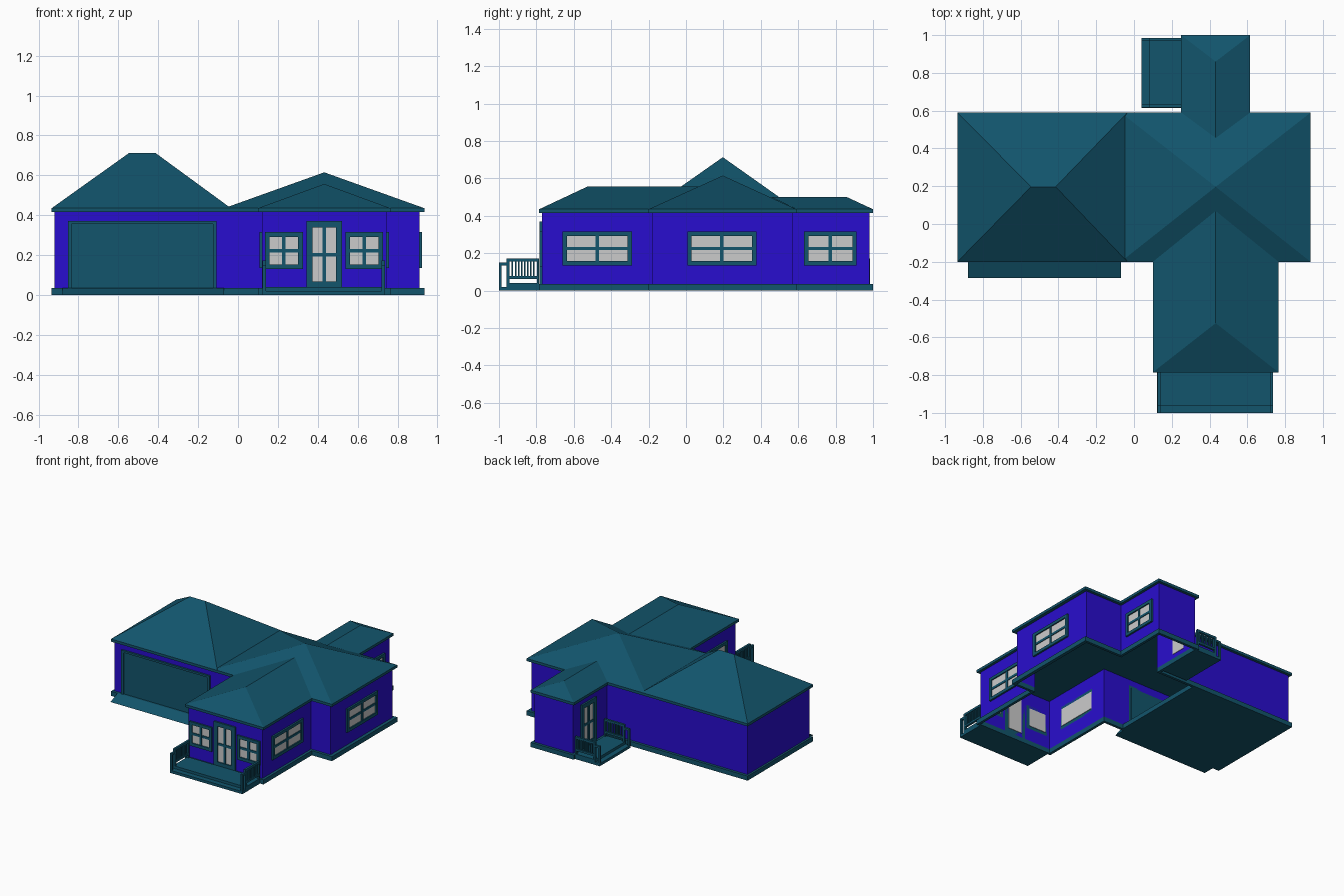
import bpy, bmesh
from mathutils import Vector

if "Cube" in bpy.data.objects:
    bpy.data.objects.remove(bpy.data.objects["Cube"])

def material(name, rgb):
    m = bpy.data.materials.new(name)
    m.diffuse_color = (*rgb, 1)
    m.use_nodes = True
    m.node_tree.nodes["Principled BSDF"].inputs["Base Color"].default_value = m.diffuse_color
    return m

TEAL = material("teal_trim", (0.006, 0.09, 0.15))
BLUE = material("blue_wall", (0.022, 0.004, 0.62))

# Wall outline and the wider outline shared by the eaves and the plinth
WALL = [(-.92, -.18), (.12, -.18), (.12, -.77), (.745, -.77), (.745, -.18), (.91, -.18),
        (.91, .57), (.595, .57), (.595, .98), (.27, .98), (.27, .57), (-.92, .57)]
EAVE = [(-.935, -.2), (.1, -.2), (.1, -.785), (.765, -.785), (.765, -.2), (.935, -.2),
        (.935, .59), (.615, .59), (.615, 1), (.25, 1), (.25, .59), (-.935, .59)]

def finish(name, bm, mat, recalc=True):
    if recalc:
        bmesh.ops.recalc_face_normals(bm, faces=bm.faces)
    me = bpy.data.meshes.new(name)
    bm.to_mesh(me)
    bm.free()
    if mat:
        me.materials.append(mat)
    ob = bpy.data.objects.new(name, me)
    bpy.context.collection.objects.link(ob)

def poly(name, pts, faces, mat, recalc=True):
    bm = bmesh.new()
    vs = [bm.verts.new(p) for p in pts]
    for f in faces:
        bm.faces.new([vs[i] for i in f])
    finish(name, bm, mat, recalc)

def band(a, z0, z1, start=0):
    """Points and outward faces of a vertical strip round outline a."""
    n = len(a)
    pts = [(x, y, z) for z in (z0, z1) for x, y in a]
    return pts, [(i, (i + 1) % n, n + (i + 1) % n, n + i) for i in range(n)]

class Local:
    """Boxes given as (u, v, z) ranges: u along a wall, v outward from it."""
    def __init__(self, origin, u, n):
        self.o, self.u, self.n = Vector((*origin, 0)), Vector((*u, 0)), Vector((*n, 0))

    def boxes(self, name, items, mat):
        bm = bmesh.new()
        for u, v, z in items:
            vs = [bm.verts.new(self.o + self.u * a + self.n * b + Vector((0, 0, c)))
                  for a in u for b in v for c in z]
            for f in ((0, 1, 3, 2), (4, 6, 7, 5), (0, 4, 5, 1),
                      (2, 3, 7, 6), (0, 2, 6, 4), (1, 5, 7, 3)):
                bm.faces.new([vs[i] for i in f])
        finish(name, bm, mat)

FRONT = ((1, 0), (0, -1))
RIGHT = ((0, 1), (1, 0))
LEFT = ((0, 1), (-1, 0))

# Walls: open sheet, no floor under the house
poly("walls", *band(WALL, .035, .415), BLUE, False)

# Plinth ring around the walls
n = len(WALL)
pts, faces = band(EAVE, 0, .035)
pts += [(x, y, z) for z in (0, .035) for x, y in WALL]
for i in range(n):
    j = (i + 1) % n
    faces += [(n + i, n + j, 3 * n + j, 3 * n + i), (j, i, 2 * n + i, 2 * n + j),
              (2 * n + j, 2 * n + i, 3 * n + i, 3 * n + j)]
poly("plinth", pts, faces, TEAL, False)

# Garage floor and sloping driveway ramp
world = Local((0, 0), (1, 0), (0, 1))
world.boxes("garage_floor", [((-.92, -.05), (-.18, .57), (0, .035))], TEAL)
poly("garage_ramp", [(x, y, z) for x in (-.88, -.07) for y, z in ((-.2, 0), (-.2, .035), (-.285, 0))],
     [(0, 1, 2), (3, 5, 4), (0, 2, 5, 3), (1, 4, 5, 2), (0, 3, 4, 1)], TEAL)

# Eaves: fascia strip with a flat soffit
pts, faces = band(EAVE, .415, .435)
poly("eaves", pts, faces + [tuple(reversed(range(n)))], TEAL, False)

# Hip roofs over the garage and the main block
def hip_roof(name, x0, x1, y0, y1, r0, r1, yr, z):
    e = .435
    poly(name, [(x0, y0, e), (x1, y0, e), (x1, y1, e), (x0, y1, e), (r0, yr, z), (r1, yr, z)],
         [(0, 1, 5, 4), (1, 2, 5), (2, 3, 4, 5), (3, 0, 4)], TEAL, False)

hip_roof("garage_roof", -.935, -.035, -.2, .59, -.545, -.415, .197, .713)
hip_roof("main_roof", -.07, .935, -.2, .59, .4325, .4327, .197, .615)

# Wing roofs: hipped at the outer end, valleys against the main roof
def wing_roof(name, x0, x1, y_end, y_in, r_end, r_in, z):
    e, xr = .435, (x0 + x1) / 2
    f = [(0, 1, 4), (1, 2, 5, 4), (3, 0, 4, 5)]
    if y_end > y_in:
        f = [tuple(reversed(k)) for k in f]
    poly(name, [(x0, y_end, e), (x1, y_end, e), (x1, y_in, e), (x0, y_in, e),
                (xr, r_end, z), (xr, r_in, z)], f, TEAL, False)

wing_roof("front_wing_roof", .1, .765, -.785, -.2, -.525, .07, .557)
wing_roof("back_wing_roof", .25, .615, 1, .59, .86, .455, .5)

# Glazed openings: border, mullions and a pane that shows through the wall
def glazing(name, origin, side, w, z0, z1, b=.023, bar=.018):
    loc, h, v, zm = Local(origin, *side), w / 2, (0, .013), (z0 + z1) / 2
    loc.boxes(name + "_frame", [
        ((-h, -h + b), v, (z0, z1)), ((h - b, h), v, (z0, z1)),
        ((-h + b, h - b), v, (z0, z0 + b)), ((-h + b, h - b), v, (z1 - b, z1)),
        ((-bar / 2, bar / 2), (0, .01), (z0 + b, z1 - b)),
        ((-h + b, h - b), (0, .009), (zm - bar / 2, zm + bar / 2))], TEAL)
    loc.boxes(name + "_glass", [((-h + b, h - b), (-.004, .004), (z0 + b, z1 - b))], None)

glazing("front_window_left", (.23, -.77), FRONT, .19, .13, .315)
glazing("front_window_right", (.633, -.77), FRONT, .19, .13, .315)
glazing("front_door", (.4325, -.77), FRONT, .18, .035, .37, .032)
glazing("front_wing_right_window", (.745, -.475), RIGHT, .37, .135, .315)
glazing("front_wing_left_window", (.12, -.475), LEFT, .37, .135, .315)
glazing("main_right_window", (.91, .192), RIGHT, .37, .135, .315)
glazing("back_wing_right_window", (.595, .772), RIGHT, .28, .135, .315)
glazing("back_door", (.27, .8), LEFT, .18, .035, .37, .032)

# Garage door: shallow frame around a flat panel
door = Local((-.48, -.18), *FRONT)
door.boxes("garage_door_frame", [((-.373, -.355), (0, .014), (.035, .37)),
                                 ((.355, .373), (0, .014), (.035, .37)),
                                 ((-.355, .355), (0, .014), (.355, .37))], TEAL)
door.boxes("garage_door_panel", [((-.355, .355), (-.004, .004), (.035, .355))], TEAL)

# Porches: deck, one step and a baluster railing down each side
def porch(name, origin, side, h, d):
    loc, s = Local(origin, *side), d - .04
    loc.boxes(name + "_deck", [((-h, h), (0, s), (0, .04))], TEAL)
    loc.boxes(name + "_step", [((-h, h), (s, d), (0, .02))], TEAL)
    rails = []
    for k in (-1, 1):
        c = k * (h - .009)
        u, thin = (c - .008, c + .008), (c - .004, c + .004)
        rails += [(u, (0, s), (.155, .172)), (u, (0, s), (.063, .078)),
                  (u, (0, .012), (.04, .155)), (u, (s - .016, s), (.04, .155)),
                  (u, (d - .014, d), (.02, .15)), (u, (s, d), (.135, .15))]
        rails += [(thin, (v - .004, v + .004), (.078, .155))
                  for v in [.012 + (s - .028) * i / 9 for i in range(1, 9)]]
    loc.boxes(name + "_railings", rails, TEAL)

porch("front_porch", (.43, -.785), FRONT, .307, .215)
porch("back_porch", (.25, .8), LEFT, .185, .21)
